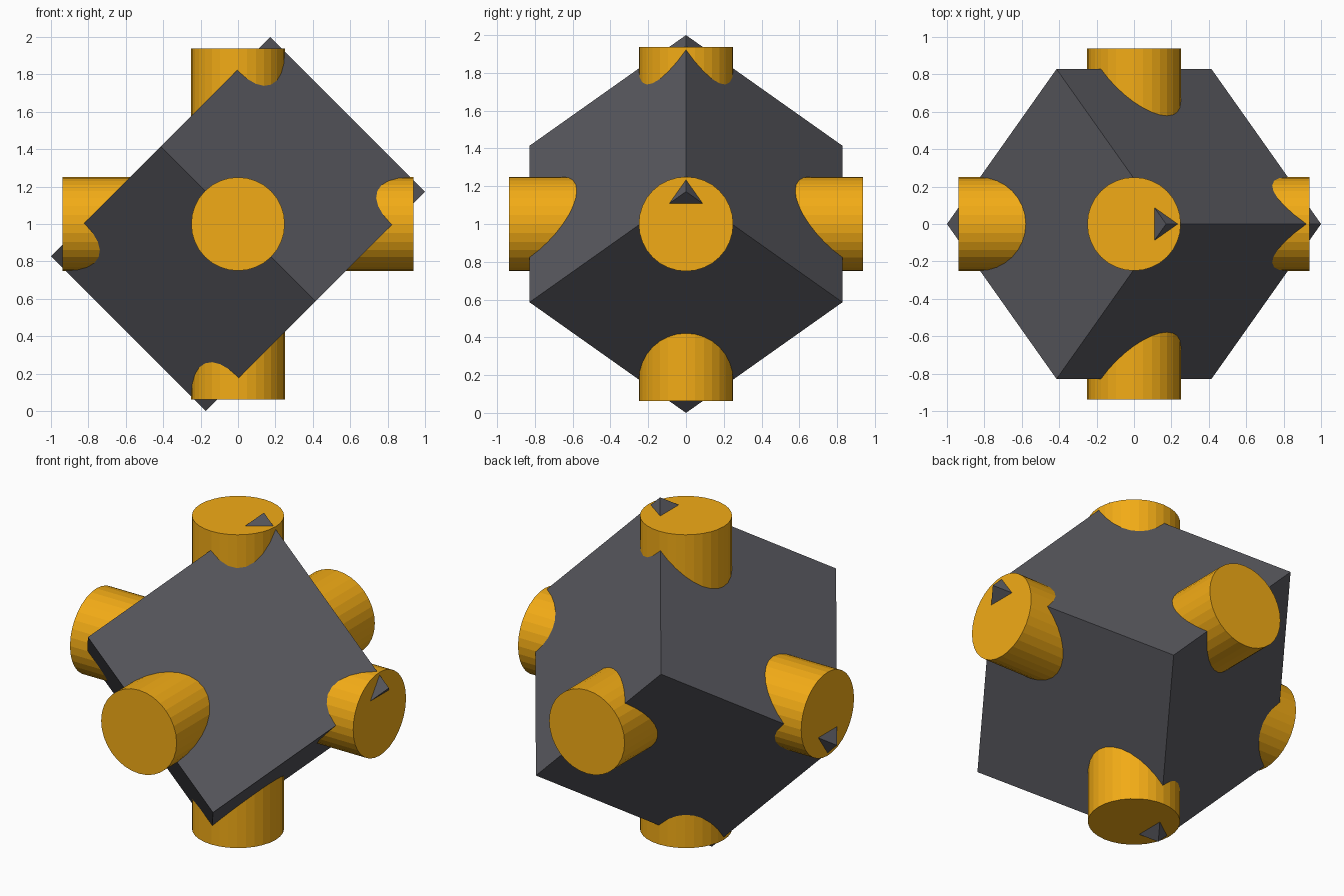
import bpy
from math import radians

if "Cube" in bpy.data.objects:
    bpy.data.objects.remove(bpy.data.objects["Cube"])

CENTRE = (0, 0, 1)


def finish(name, colour):
    ob = bpy.context.object
    ob.name = name
    mat = bpy.data.materials.get(colour[0]) or bpy.data.materials.new(colour[0])
    mat.diffuse_color = colour[1]
    mat.use_nodes = True
    mat.node_tree.nodes["Principled BSDF"].inputs["Base Color"].default_value = mat.diffuse_color
    ob.data.materials.append(mat)


GREY = ("dark_grey", (0.10, 0.10, 0.115, 1))
YELLOW = ("amber", (0.89, 0.41, 0.008, 1))

# Cube turned on its edge, then tilted
bpy.ops.mesh.primitive_cube_add(size=1.1716, location=CENTRE,
                                rotation=(radians(45), radians(45), 0))
finish("tilted_cube", GREY)

# Three rods crossing through the cube along the main axes
for axis, rot in (("x", (0, 90, 0)), ("y", (90, 0, 0)), ("z", (0, 0, 0))):
    bpy.ops.mesh.primitive_cylinder_add(vertices=32, radius=0.25, depth=1.876,
                                        location=CENTRE,
                                        rotation=[radians(a) for a in rot])
    finish("rod_" + axis, YELLOW)
